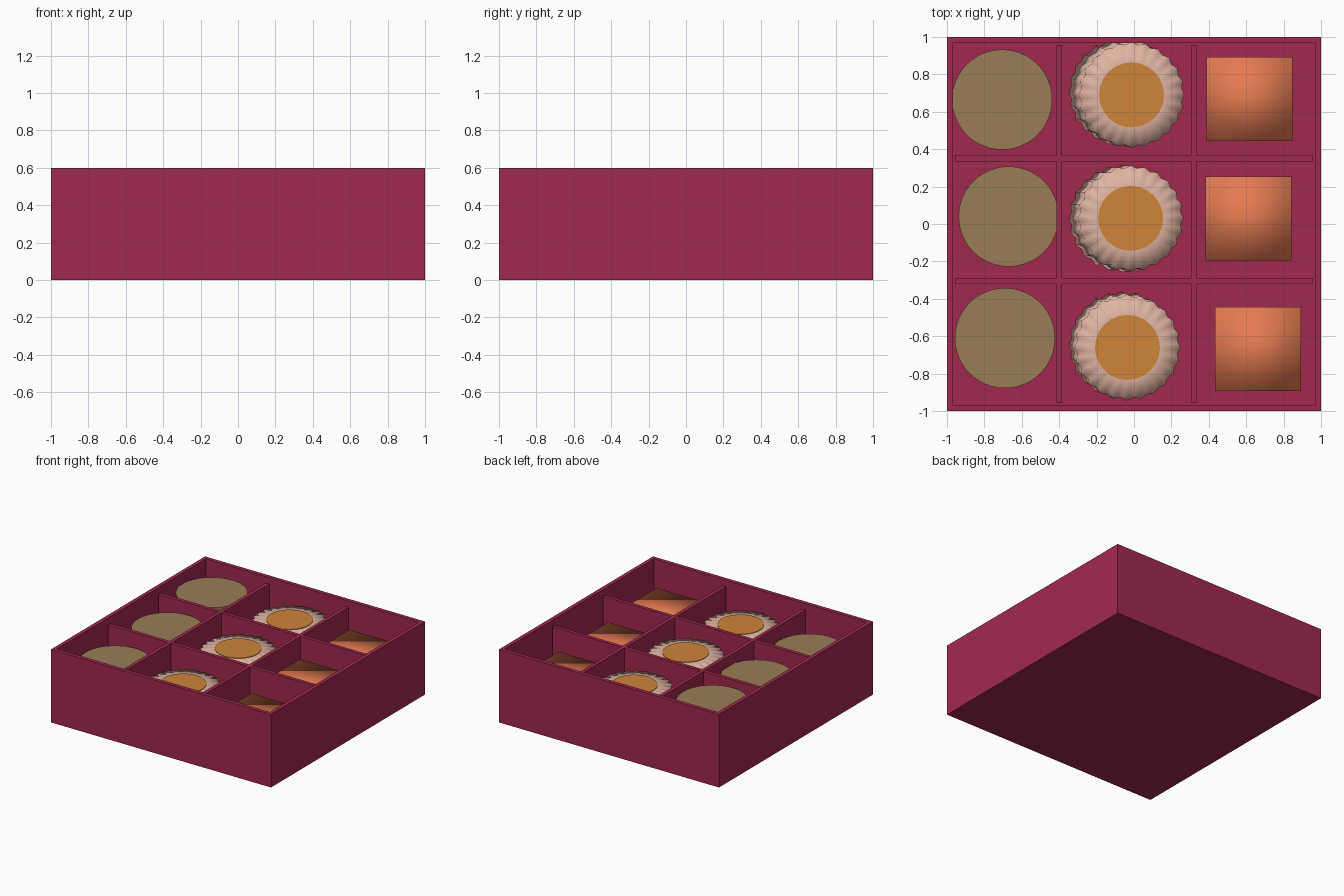
import bpy, bmesh, math

if "Cube" in bpy.data.objects:
    bpy.data.objects.remove(bpy.data.objects["Cube"])

FLOOR = 0.05


def material(name, srgb):
    m = bpy.data.materials.new(name)
    m.diffuse_color = (*[(c / 255) ** 2.2 for c in srgb], 1)
    m.use_nodes = True
    m.node_tree.nodes["Principled BSDF"].inputs["Base Color"].default_value = m.diffuse_color
    return m


RED = material("red_card", (160, 45, 80))
COCOA = material("cocoa", (152, 124, 86))
CREAM = material("pink_cream", (222, 178, 160))
CARAMEL = material("caramel", (205, 132, 60))
ORANGE = material("orange_glaze", (228, 122, 82))


def finish(name, bm, mat, smooth=False):
    bmesh.ops.recalc_face_normals(bm, faces=bm.faces)
    me = bpy.data.meshes.new(name)
    for f in bm.faces:
        f.smooth = smooth
    bm.to_mesh(me)
    bm.free()
    me.materials.append(mat)
    ob = bpy.data.objects.new(name, me)
    bpy.context.collection.objects.link(ob)
    return ob


def block(name, x, y, z, mat, smooth=False):
    """Box from (min, max) ranges."""
    bm = bmesh.new()
    bmesh.ops.create_cube(bm, size=1)
    for v in bm.verts:
        v.co = [r[0] if c < 0 else r[1] for c, r in zip(v.co, (x, y, z))]
    return finish(name, bm, mat, smooth)


def disc(name, x, y, r, z0, z1, n, mat):
    bm = bmesh.new()
    bmesh.ops.create_cone(bm, cap_ends=True, segments=n, radius1=r, radius2=r, depth=z1 - z0)
    bmesh.ops.translate(bm, vec=(x, y, (z0 + z1) / 2), verts=bm.verts)
    return finish(name, bm, mat)


def fluted_cup(name, base, top, z1, mat, flutes=24):
    """Fluted prism that leans from its base centre to its top centre."""
    bm = bmesh.new()
    n = flutes * 4
    rings = []
    for (cx, cy), z, s in ((base, FLOOR, 1), (top, z1 - 0.012, 1), (top, z1, 0.62)):
        ring = []
        for i in range(n):
            a = 2 * math.pi * i / n
            r = s * (0.276 + 0.007 * math.cos(flutes * a))
            ring.append(bm.verts.new((cx + r * math.cos(a), cy + r * math.sin(a), z)))
        rings.append(ring)
    for a, b in zip(rings, rings[1:]):
        for i in range(n):
            j = (i + 1) % n
            bm.faces.new((a[i], a[j], b[j], b[i]))
    bm.faces.new(rings[0])
    bm.faces.new(rings[-1])
    return finish(name, bm, mat, True)


# open tray: top face inset and pushed down to the floor
bm = bmesh.new()
bmesh.ops.create_cube(bm, size=1)
for v in bm.verts:
    v.co = (v.co.x * 2, v.co.y * 2, (v.co.z + 0.5) * 0.6)
top = [f for f in bm.faces if f.normal.z > 0.9]
bmesh.ops.inset_region(bm, faces=top, thickness=0.045)
inner = bmesh.ops.extrude_face_region(bm, geom=top)["geom"]
bmesh.ops.delete(bm, geom=top, context='FACES')
bmesh.ops.translate(bm, vec=(0, 0, FLOOR - 0.6),
                    verts=[v for v in inner if isinstance(v, bmesh.types.BMVert)])
finish("tray", bm, RED)

# dividers
W = (-0.957, 0.957)
for i, x in enumerate((-0.4, 0.32)):
    block(f"long_divider_{i}", (x - 0.015, x + 0.015), W, (FLOOR, 0.555), RED)
for i, y in enumerate((-0.305, 0.35)):
    block(f"cross_divider_{i}", W, (y - 0.015, y + 0.015), (FLOOR, 0.554), RED)

# left column: round truffles
for i, (x, y, z) in enumerate(((-0.705, 0.665, 0.51), (-0.67, 0.04, 0.47), (-0.69, -0.61, 0.44))):
    disc(f"round_truffle_{i}", x, y, 0.268, FLOOR, z, 48, COCOA)

# middle column: fluted cups with caramel tops
for i, (base, top_c, z) in enumerate((
        ((-0.065, 0.705), (-0.013, 0.69), 0.46),
        ((-0.065, 0.03), (-0.018, 0.03), 0.475),
        ((-0.065, -0.645), (-0.035, -0.66), 0.445))):
    fluted_cup(f"fluted_cup_{i}", base, top_c, z, CREAM)
    disc(f"caramel_top_{i}", *top_c, 0.174, z - 0.02, z + 0.004, 24, CARAMEL)

# right column: square chocolates
for i, (x, y) in enumerate(((0.617, 0.668), (0.613, 0.03), (0.662, -0.668))):
    block(f"square_chocolate_{i}", (x - 0.23, x + 0.23), (y - 0.225, y + 0.225),
          (FLOOR, 0.41), ORANGE, True)
